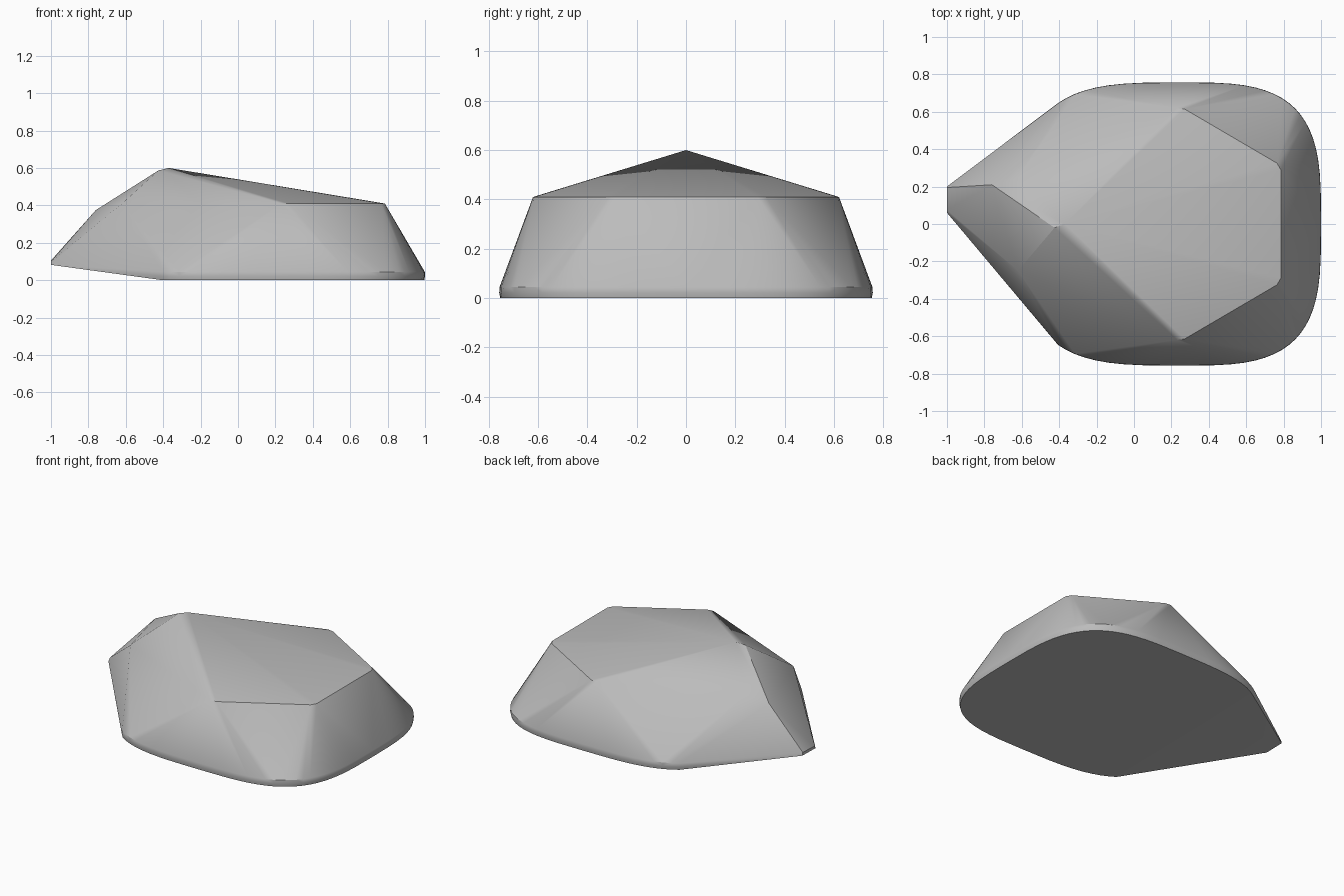
import bpy
import bmesh
import math

cube = bpy.data.objects.get("Cube")
if cube:
    bpy.data.objects.remove(cube, do_unlink=True)

stone = bpy.data.materials.new("stone grey")
stone.use_nodes = True
colour = (0.5, 0.5, 0.5, 1)
stone.diffuse_color = colour
stone.node_tree.nodes["Principled BSDF"].inputs["Base Color"].default_value = colour


def rim(scale, z, steps=72):
    """Rounded-square outline of the foot, open toward the pointed end."""
    points = []
    for i in range(steps):
        a = 2 * math.pi * i / steps
        c, s = math.cos(a), math.sin(a)
        half = 0.75 if c > 0 else 0.85
        x = 0.25 + half * scale * math.copysign(abs(c) ** 0.588, c)
        y = 0.757 * scale * math.copysign(abs(s) ** 0.588, s)
        if x > -0.42:
            points.append((x, y, z))
    return points


# Foot: flat base and low vertical rim
points = rim(0.994, 0) + rim(1, 0.022) + rim(0.998, 0.045)

# Raised blunt nose
points += [(-1, 0.06, 0.082), (-1, 0.2, 0.085), (-1, 0.075, 0.1), (-1, 0.195, 0.105)]

# Crown: shoulder corners on both sides, then the ridge and peak
for side in (-1, 1):
    points += [(0.23, side * 0.62, 0.41), (0.27, side * 0.615, 0.41),
               (0.765, side * 0.325, 0.41), (0.785, side * 0.29, 0.41),
               (-0.62, side * 0.25, 0.41)]
points += [(-0.76, 0.21, 0.375), (-0.37, 0, 0.6), (-0.425, -0.02, 0.587)]

# Wrap all the corners in one faceted stone
bm = bmesh.new()
for p in points:
    bm.verts.new(p)
bmesh.ops.convex_hull(bm, input=bm.verts[:])
bmesh.ops.delete(bm, geom=[v for v in bm.verts if not v.link_faces], context='VERTS')
bmesh.ops.dissolve_limit(bm, angle_limit=math.radians(0.5),
                         verts=bm.verts[:], edges=bm.edges[:])
bmesh.ops.recalc_face_normals(bm, faces=bm.faces[:])

mesh = bpy.data.meshes.new("rock")
bm.to_mesh(mesh)
bm.free()
mesh.materials.append(stone)
rock = bpy.data.objects.new("rock", mesh)
bpy.context.collection.objects.link(rock)

# Soft blends between shallow facets, crisp edges elsewhere
bpy.ops.object.select_all(action='DESELECT')
rock.select_set(True)
bpy.context.view_layer.objects.active = rock
bpy.ops.object.shade_smooth_by_angle(angle=math.radians(30))
